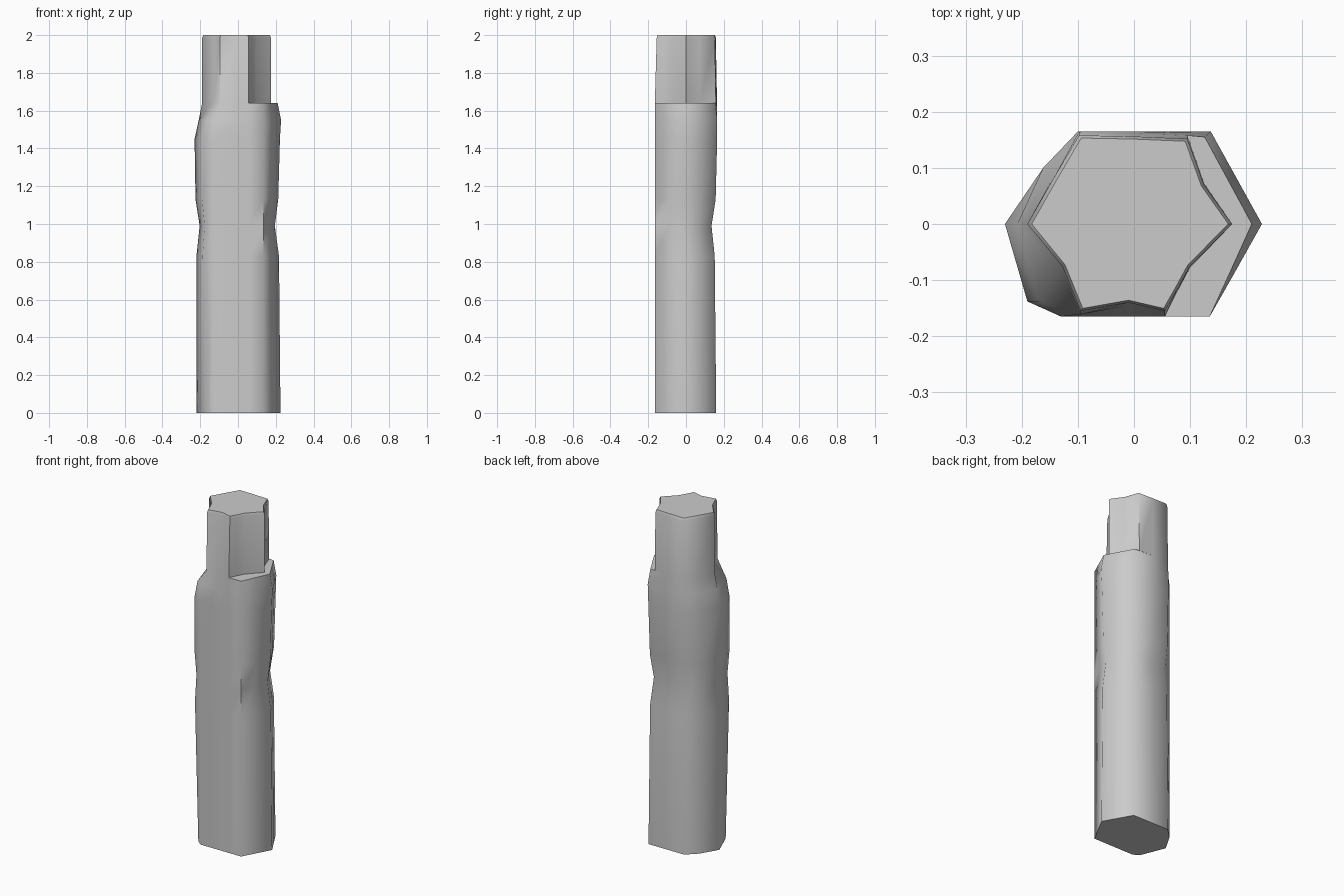
import bpy, bmesh, math

if "Cube" in bpy.data.objects:
    bpy.data.objects.remove(bpy.data.objects["Cube"])

# Worn outline of the narrow top shaft, anticlockwise from the right corner
TOP = [(.175, 0), (.125, .07), (.095, .152), (0, .156), (-.098, .158),
       (-.143, .082), (-.19, 0), (-.128, -.075), (-.095, -.155),
       (-.01, -.14), (.055, -.155), (.078, -.115), (.1, -.075)]


def body(xl, xr, yb, bulge, back_x=-.1):
    """Hexagonal section with a chipped, bulging front left side."""
    return [(xr, 0), (xr * .8, yb / 2), (xr * .6, yb), (0, yb), (back_x, yb),
            (-.162, .1), (xl, 0), (-.165 - bulge, -.138), (-.13, -.165),
            (0, -.165), (.055, -.165), (.135, -.165), ((xr + .135) / 2, -.083)]


def top(sx, sy):
    return [(x * sx, y * sy) for x, y in TOP]


# Ledge: outer section on the right, shaft section on the left
shaft = top(1, 1.04)
outer = body(-.19, .21, .155, 0)
ledge = [outer[i] if i < 3 or i > 10 else shaft[i] for i in range(13)]
ledge[10] = (.055, -.165)
shaft[10] = (.055, -.165)

# Sections from foot to tip
sections = [
    (0, body(-.22, .225, .16, 0)),
    (.83, body(-.22, .217, .152, .022)),
    (.99, body(-.203, .195, .135, .012)),
    (1.13, body(-.225, .213, .157, .025)),
    (1.45, body(-.23, .222, .165, .025)),
    (1.55, body(-.208, .228, .165, .005)),
    (1.64, ledge),
    (1.64, shaft),
    (1.985, top(1, 1)),
    (2.0, top(.96, .97)),
]

# Loft the sections into one closed column
bm = bmesh.new()
rings = [[bm.verts.new((x, y, z)) for x, y in pts] for z, pts in sections]
n = len(TOP)
for low, high in zip(rings, rings[1:]):
    for i in range(n):
        j = (i + 1) % n
        bm.faces.new((low[i], low[j], high[j], high[i]))
bm.faces.new(rings[0][::-1])
bm.faces.new(rings[-1])
bmesh.ops.remove_doubles(bm, verts=bm.verts, dist=.0005)
bmesh.ops.triangulate(bm, faces=[f for f in bm.faces if len(f.verts) > 4])
bmesh.ops.recalc_face_normals(bm, faces=bm.faces)

mesh = bpy.data.meshes.new("stone_column")
bm.to_mesh(mesh)
bm.free()
column = bpy.data.objects.new("stone_column", mesh)
bpy.context.collection.objects.link(column)
bpy.context.view_layer.objects.active = column
column.select_set(True)
bpy.ops.object.shade_smooth_by_angle(angle=math.radians(65))
